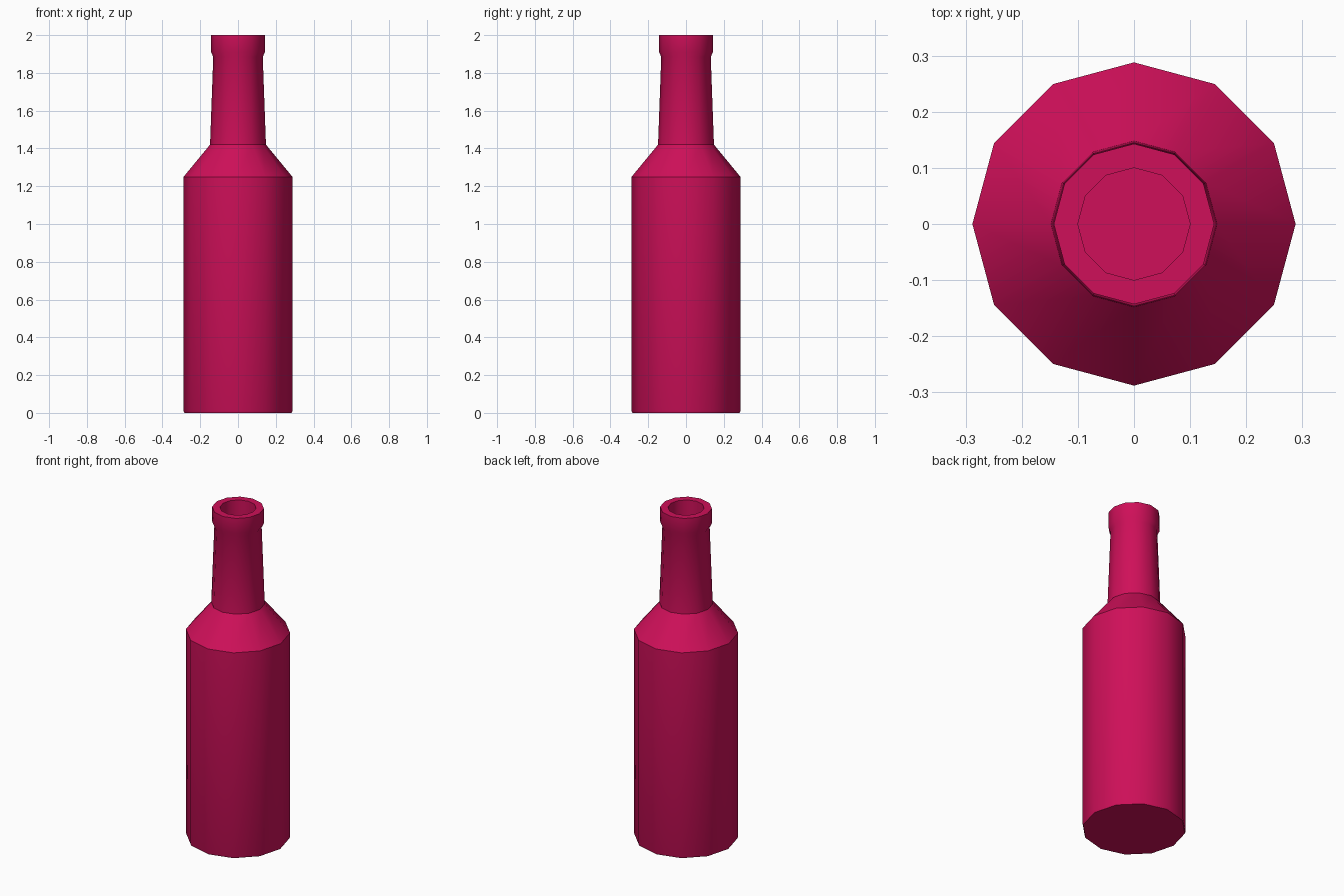
import bpy, bmesh, math

if "Cube" in bpy.data.objects:
    bpy.data.objects.remove(bpy.data.objects["Cube"])

SIDES = 12

# Profile (radius, height): base, body, shoulder, neck, lip, then the inside wall
profile = [
    (0.284, 0.0), (0.288, 0.01), (0.288, 1.25), (0.148, 1.42),
    (0.131, 1.885), (0.143, 1.91), (0.143, 2.0), (0.10, 2.0),
    (0.10, 1.43), (0.25, 1.23), (0.25, 0.04),
]

bm = bmesh.new()
rings = [[bm.verts.new((r * math.cos(math.tau * i / SIDES),
                        r * math.sin(math.tau * i / SIDES), z))
          for i in range(SIDES)] for r, z in profile]

# Side walls between successive rings
for low, high in zip(rings, rings[1:]):
    for i in range(SIDES):
        j = (i + 1) % SIDES
        bm.faces.new((low[i], low[j], high[j], high[i]))

# Outer base and inner floor
bm.faces.new(rings[0][::-1])
bm.faces.new(rings[-1])

mesh = bpy.data.meshes.new("bottle")
bm.to_mesh(mesh)
bm.free()
bottle = bpy.data.objects.new("bottle", mesh)
bpy.context.collection.objects.link(bottle)

# Crimson glass
mat = bpy.data.materials.new("crimson_glass")
mat.diffuse_color = (0.62, 0.005, 0.10, 1)
mat.use_nodes = True
mat.node_tree.nodes["Principled BSDF"].inputs["Base Color"].default_value = mat.diffuse_color
mesh.materials.append(mat)

# Smooth sides with crisp rims
bpy.context.view_layer.objects.active = bottle
bottle.select_set(True)
bpy.ops.object.shade_smooth_by_angle(angle=math.radians(35))
